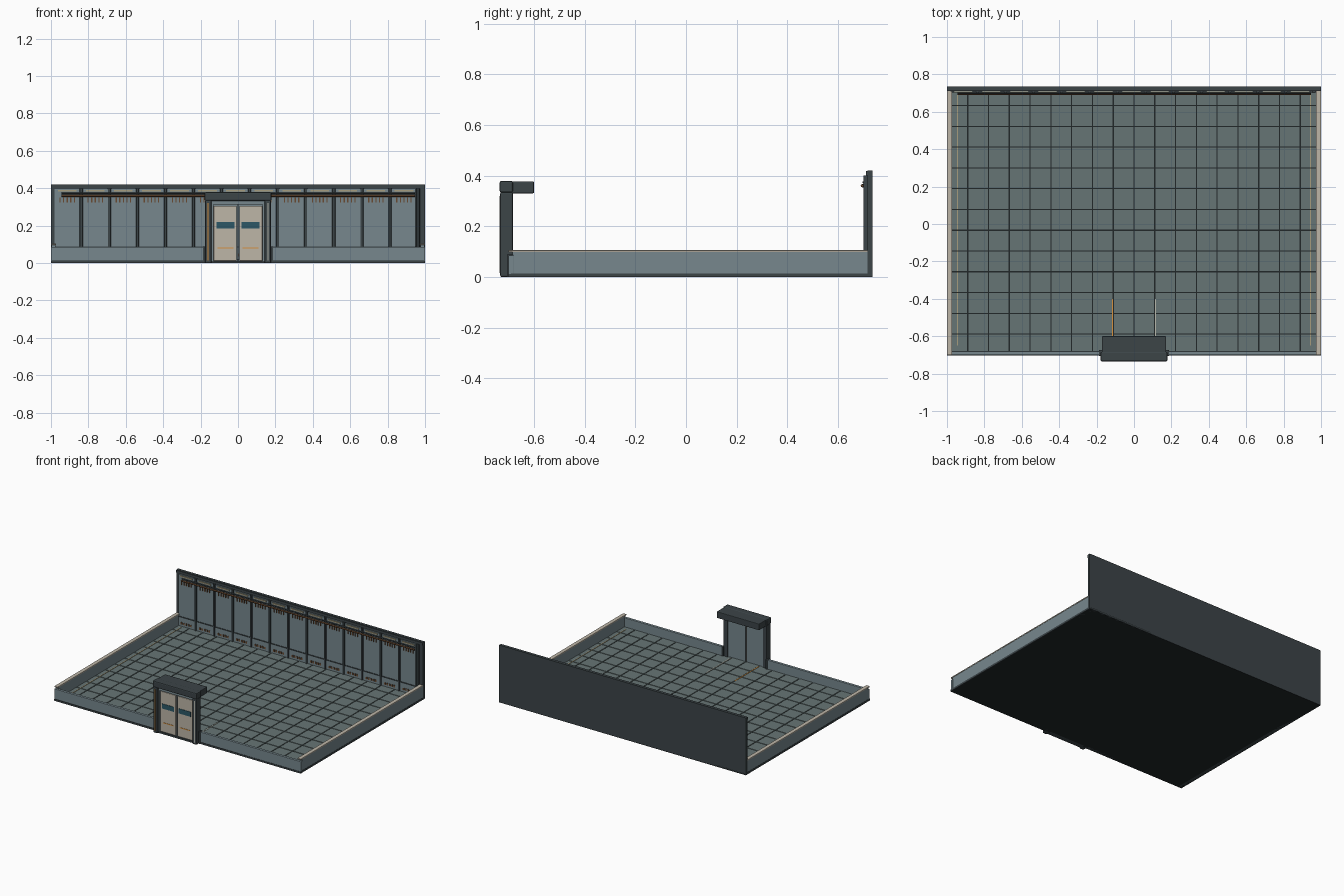
import bpy, bmesh, math
from mathutils import Matrix, Vector

if "Cube" in bpy.data.objects:
    bpy.data.objects.remove(bpy.data.objects["Cube"])


def mat(name, r, g, b):
    m = bpy.data.materials.new(name)
    m.diffuse_color = tuple((c / 255) ** 2.2 for c in (r, g, b)) + (1,)
    m.use_nodes = True
    m.node_tree.nodes["Principled BSDF"].inputs["Base Color"].default_value = m.diffuse_color
    return m


DARK = mat("dark_steel", 62, 70, 73)
BLACK = mat("underside", 38, 43, 45)
TILE = mat("floor_tile", 102, 116, 116)
WALL = mat("blue_grey", 118, 134, 140)
TAN = mat("warm_white", 188, 180, 166)
AMBER = mat("amber", 215, 145, 65)
BROWN = mat("copper", 105, 75, 52)
GLASS = mat("window_teal", 48, 88, 102)
PALE = mat("pale_light", 180, 182, 170)
BEIGE = mat("light_strip", 165, 155, 125)


def boxes(name, ranges, material, bevel=0):
    """One object from boxes given as (x0, x1, y0, y1, z0, z1)."""
    bm = bmesh.new()
    for x0, x1, y0, y1, z0, z1 in ranges:
        m = Matrix.Translation(((x0 + x1) / 2, (y0 + y1) / 2, (z0 + z1) / 2))
        m = m @ Matrix.Diagonal((abs(x1 - x0), y1 - y0, z1 - z0, 1))
        bmesh.ops.create_cube(bm, size=1, matrix=m)
    return finish(name, bm, material, bevel)


def finish(name, bm, material, bevel=0):
    me = bpy.data.meshes.new(name)
    bm.to_mesh(me)
    bm.free()
    me.materials.append(material)
    ob = bpy.data.objects.new(name, me)
    bpy.context.collection.objects.link(ob)
    if bevel:
        mod = ob.modifiers.new("bevel", "BEVEL")
        mod.width = bevel
        mod.segments = 2
    return ob


def both(x0, x1, *rest):
    """A box and its mirror image in x."""
    return [(x0, x1, *rest), (-x1, -x0, *rest)]


# Floor: dark slab with square tiles
boxes("floor_slab", [(-0.995, 0.995, -0.7, 0.735, 0, 0.014)], BLACK)
P = 1 / 9
GAP = 0.003
tiles = []
for i in range(18):
    for j in range(13):
        x, y = -1 + i * P, -0.7 + j * P
        tiles.append((max(x + GAP, -0.975), min(x + P - GAP, 0.975), y + GAP,
                      min(y + P - GAP, 0.715), 0.012, 0.02))
boxes("floor_tiles", tiles, TILE)
boxes("floor_edge_lights", both(0.94, 0.946, -0.65, 0.69, 0.018, 0.023), BEIGE)
boxes("entry_guide_left", [(-0.118, -0.112, -0.68, -0.4, 0.018, 0.022)], AMBER)
boxes("entry_guide_right", [(0.112, 0.118, -0.68, -0.4, 0.018, 0.022)], PALE)

# Low side walls with pale caps
boxes("side_walls", both(0.975, 0.998, -0.685, 0.718, 0.012, 0.1), WALL)
boxes("side_wall_caps", both(0.972, 1.0, -0.7, 0.716, 0.098, 0.106), TAN, 0.002)
boxes("side_base_trim", both(0.97, 1.0, -0.69, 0.718, 0, 0.014), DARK)

# Low front walls either side of the door
boxes("front_walls", both(0.175, 1.0, -0.7, -0.68, 0.01, 0.086), WALL, 0.002)
boxes("front_base_trim", both(0.175, 1.0, -0.703, -0.678, 0, 0.012), DARK)
boxes("front_wall_ends", both(0.172, 0.186, -0.706, -0.675, 0, 0.088), DARK)

# Back wall: shell, panels and ribs
boxes("back_wall", [(-1, 1, 0.716, 0.735, 0, 0.42)], DARK)
boxes("back_top_trim", [(-1, 1, 0.71, 0.73, 0.4, 0.418)], DARK)
boxes("back_skirting", [(-0.98, 0.98, 0.706, 0.72, 0.02, 0.085)], WALL)
boxes("back_skirting_line", [(-0.98, 0.98, 0.704, 0.72, 0.083, 0.09)], DARK)
panels, strips, slots, brackets = [], [], [], []
rib_bm = bmesh.new()
for i in range(13):
    x0 = -0.98 + i * 0.15
    c = x0 + 0.067
    panels.append((x0, x0 + 0.134, 0.708, 0.72, 0.09, 0.395))
    strips.append((c - 0.05, c + 0.05, 0.702, 0.71, 0.382, 0.39))
    brackets.append((c - 0.004, c + 0.004, 0.695, 0.712, 0.353, 0.367))
    for k in range(-2, 3):
        xs = c + k * 0.019
        slots.append((xs - 0.003, xs + 0.003, 0.702, 0.71, 0.325, 0.35))
        slots.append((xs - 0.005, xs + 0.005, 0.702, 0.71, 0.035, 0.05))
    # tapered rib profile, extruded upward
    xr = x0 + 0.142
    prof = [(xr - 0.011, 0.718), (xr - 0.006, 0.7), (xr + 0.006, 0.7), (xr + 0.011, 0.718)]
    f = rib_bm.faces.new([rib_bm.verts.new((x, y, 0.02)) for x, y in prof])
    ext = bmesh.ops.extrude_face_region(rib_bm, geom=[f])["geom"]
    bmesh.ops.translate(rib_bm, vec=Vector((0, 0, 0.38)),
                        verts=[v for v in ext if isinstance(v, bmesh.types.BMVert)])
bmesh.ops.recalc_face_normals(rib_bm, faces=rib_bm.faces)
finish("wall_ribs", rib_bm, DARK)
boxes("wall_panels", panels[:-1] + [(0.82, 0.945, 0.708, 0.72, 0.09, 0.395)], WALL)
boxes("wall_light_strips", strips, BEIGE)
boxes("wall_vent_slots", slots, BROWN)
boxes("pipe_brackets", brackets, DARK)


def pipe(name, z, y, r, material):
    bm = bmesh.new()
    m = Matrix.Translation((0, y, z)) @ Matrix.Rotation(math.pi / 2, 4, 'Y')
    bmesh.ops.create_cone(bm, cap_ends=True, segments=10, radius1=r, radius2=r,
                          depth=1.89, matrix=m)
    for f in bm.faces:
        f.smooth = len(f.verts) == 4
    finish(name, bm, material)


pipe("upper_pipe", 0.373, 0.7, 0.004, DARK)
pipe("copper_pipe", 0.36, 0.695, 0.006, BROWN)

# Door portal: posts, header and inward canopy
boxes("door_posts", both(0.142, 0.176, -0.733, -0.683, 0, 0.335), DARK, 0.005)
boxes("door_header", [(-0.179, 0.179, -0.735, -0.683, 0.333, 0.379)], DARK, 0.007)
boxes("door_canopy", [(-0.172, 0.172, -0.695, -0.6, 0.33, 0.377)], DARK, 0.004)
boxes("post_light_left", [(-0.164, -0.157, -0.735, -0.73, 0.015, 0.32)], AMBER)
boxes("post_light_right", [(0.157, 0.164, -0.735, -0.73, 0.015, 0.32)], PALE)
boxes("door_frame", both(0.132, 0.145, -0.718, -0.69, 0.008, 0.33)
      + [(-0.142, 0.142, -0.718, -0.69, 0.312, 0.334)], WALL)
boxes("door_threshold", [(-0.145, 0.145, -0.72, -0.685, 0, 0.012)], DARK)

# Sliding door leaves with windows and amber stripes
boxes("door_backing", both(0.003, 0.135, -0.702, -0.694, 0.01, 0.315), WALL)
boxes("door_leaves", both(0.008, 0.13, -0.712, -0.7, 0.012, 0.306), TAN, 0.003)
boxes("door_windows", both(0.02, 0.116, -0.715, -0.71, 0.184, 0.219), GLASS)
boxes("door_stripes", both(0.025, 0.11, -0.714, -0.71, 0.077, 0.083), AMBER)
